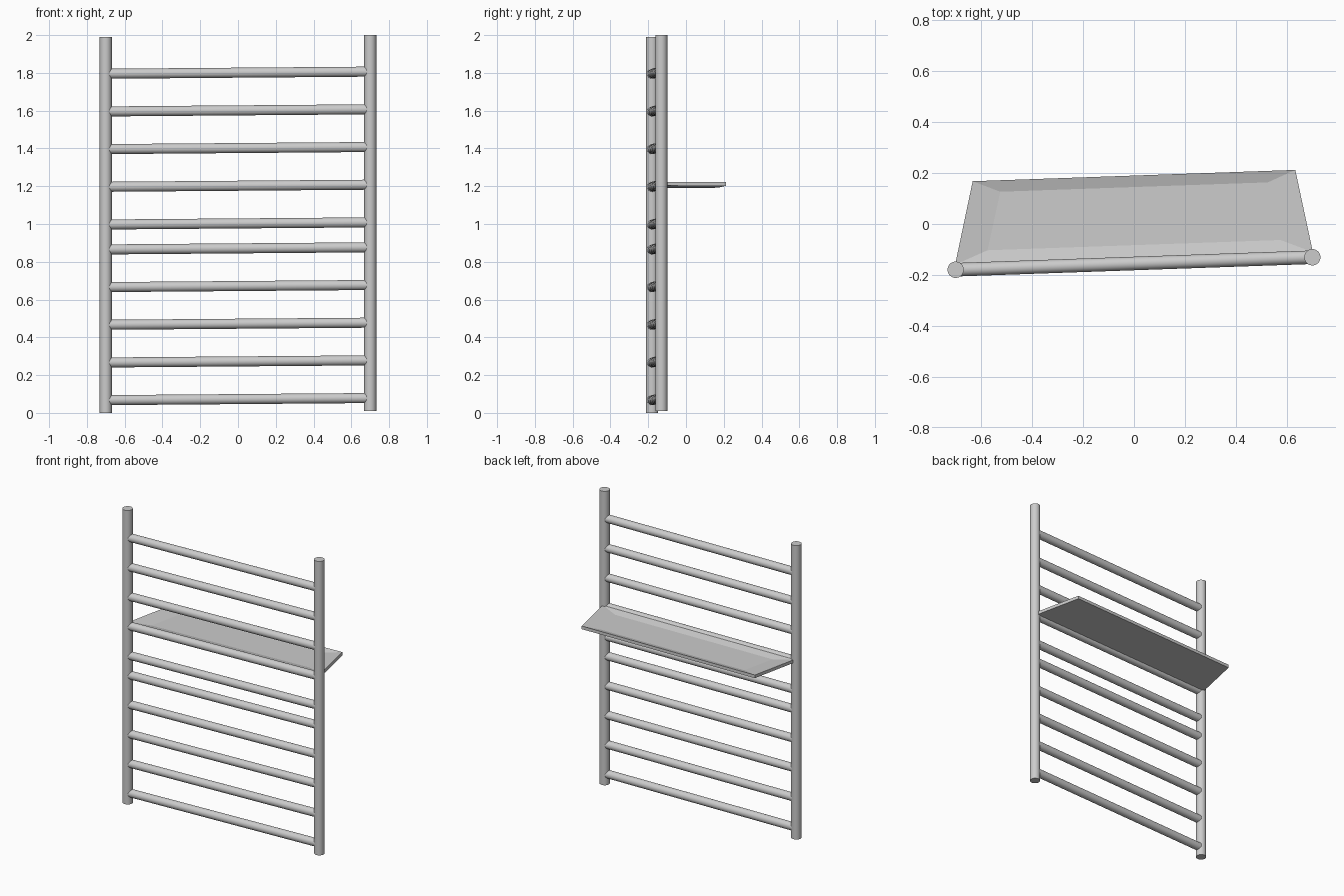
import bpy, bmesh
from mathutils import Vector

if "Cube" in bpy.data.objects:
    bpy.data.objects.remove(bpy.data.objects["Cube"])

Y0, KY, KZ = -0.155, 0.035, 0.008      # line of the rungs: slight skew along x


def on_line(x, y, z):
    """Point given relative to the skewed rung line."""
    return Vector((x, Y0 + y + KY * x, z + KZ * x))


def rod(name, a, b, radius, sides=32):
    axis = b - a
    bpy.ops.mesh.primitive_cylinder_add(vertices=sides, radius=radius,
                                        depth=axis.length, location=(a + b) / 2)
    ob = bpy.context.object
    ob.name = name
    ob.rotation_euler = axis.to_track_quat('Z', 'Y').to_euler()
    bpy.ops.object.shade_smooth_by_angle()
    return ob


# Upright posts
for side, x in (("left", -0.70), ("right", 0.70)):
    foot = on_line(x, 0, 0.0056)
    rod(side + "_post", foot, foot + Vector((0, 0, 1.9888)), 0.032)

# Rungs: two groups of five, evenly spaced
for start in (0.073, 1.003):
    for i in range(5):
        z = start + 0.1995 * i
        rod("rung", on_line(-0.69, 0, z), on_line(0.69, 0, z), 0.0265)

# Shelf: tapered slab with a shallow sloping recess on top
bm = bmesh.new()


def ring(front_half, back_half, front, back, z):
    return [bm.verts.new(on_line(*p)) for p in (
        (-front_half, front, z), (front_half, front, z),
        (back_half, back, z), (-back_half, back, z))]


rings = [ring(0.702, 0.633, 0.02, 0.345, 1.197),
         ring(0.702, 0.633, 0.02, 0.345, 1.218),
         ring(0.575, 0.525, 0.072, 0.300, 1.205)]
for low, high in zip(rings, rings[1:]):
    for i in range(4):
        j = (i + 1) % 4
        bm.faces.new((low[i], low[j], high[j], high[i]))
bm.faces.new(rings[0][::-1])
bm.faces.new(rings[2])
bmesh.ops.recalc_face_normals(bm, faces=bm.faces)
mesh = bpy.data.meshes.new("shelf")
bm.to_mesh(mesh)
bm.free()
bpy.context.collection.objects.link(bpy.data.objects.new("shelf", mesh))
